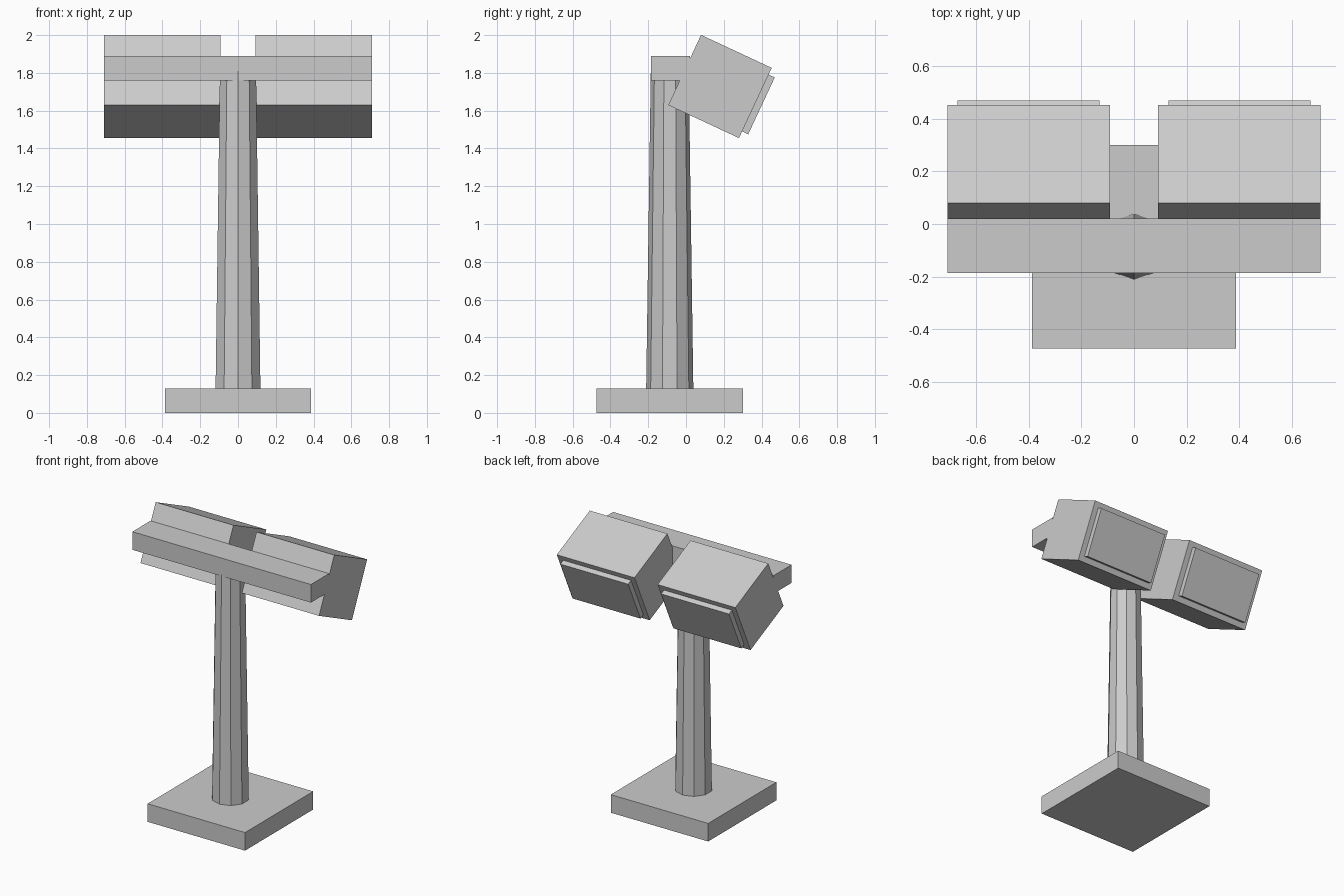
import bpy
from math import radians, sin, cos

if "Cube" in bpy.data.objects:
    bpy.data.objects.remove(bpy.data.objects["Cube"], do_unlink=True)

GREY = (0.6, 0.6, 0.6, 1)
grey = bpy.data.materials.new("plain grey")
grey.use_nodes = True
grey.diffuse_color = GREY
grey.node_tree.nodes["Principled BSDF"].inputs["Base Color"].default_value = GREY


def finish(name):
    ob = bpy.context.object
    ob.name = name
    ob.data.materials.append(grey)
    return ob


def box(name, centre, size, tilt=0):
    bpy.ops.mesh.primitive_cube_add(size=1, location=centre, rotation=(tilt, 0, 0))
    ob = finish(name)
    ob.scale = size
    return ob


POLE_Y = -0.086
TILT = radians(-25)

# Square foot
box("base", (0, POLE_Y, 0.065), (0.775, 0.775, 0.13))

# Tapered ten-sided pole, with an edge facing the front
bottom, top = 0.12, 1.84
bpy.ops.mesh.primitive_cone_add(vertices=10, radius1=0.125, radius2=0.1, depth=top - bottom,
                                location=(0, POLE_Y, (bottom + top) / 2),
                                rotation=(0, 0, radians(180)))
finish("pole")

# Crossbar on top of the pole
box("crossbar", (0, -0.083, 1.825), (1.42, 0.206, 0.13))

# Two tilted lamp housings, each with a raised lens on its rear lower face
lamp_y, lamp_z = 0.18, 1.728
reach = 0.215
for side, sx in (("left", 1), ("right", -1)):
    x = sx * 0.401
    box(side + "_lamp_housing", (x, lamp_y, lamp_z), (0.618, 0.413, 0.41), TILT)
    box(side + "_lamp_lens",
        (x, lamp_y + reach * cos(TILT), lamp_z + reach * sin(TILT)),
        (0.54, 0.055, 0.332), TILT)
